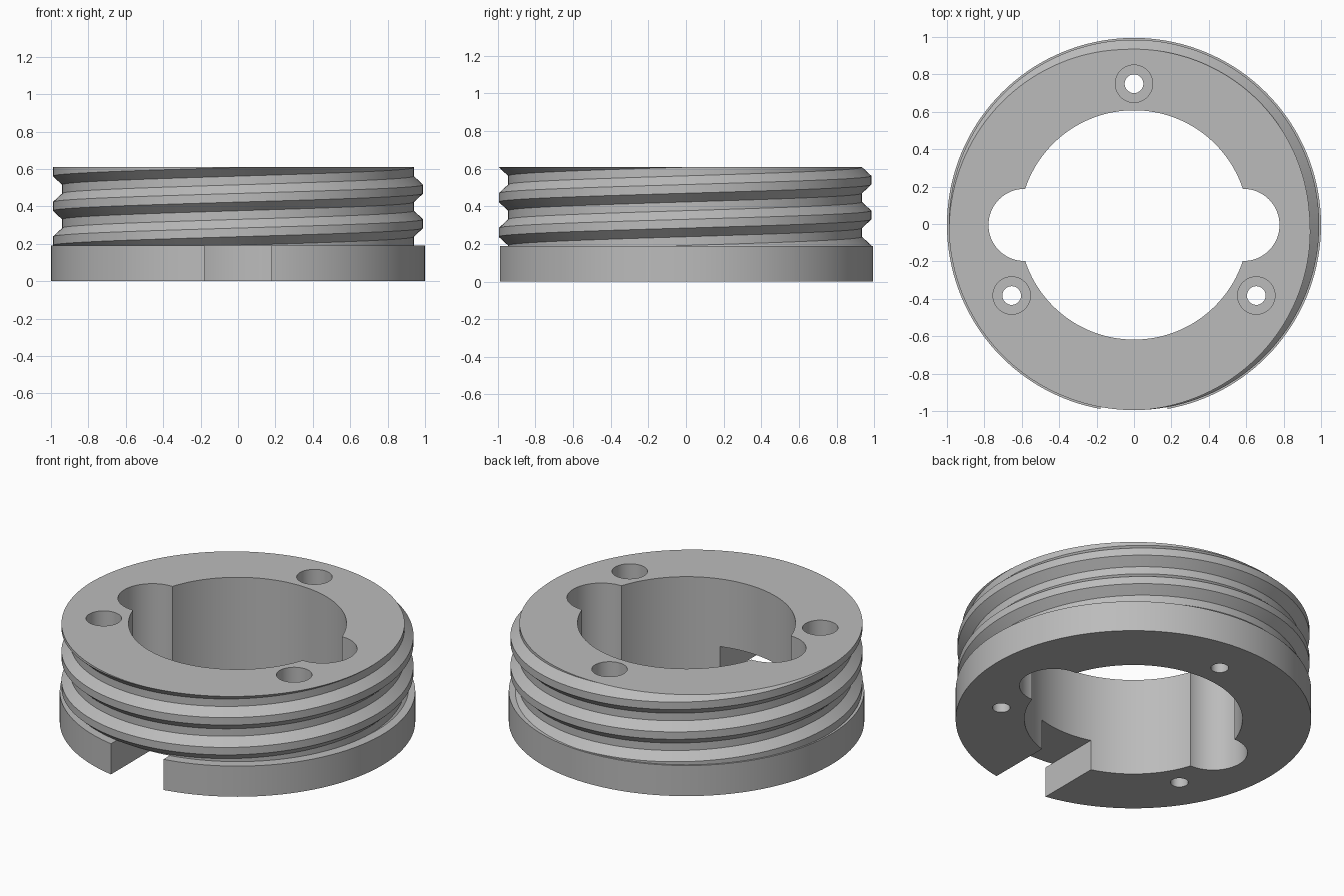
import bpy, bmesh, math
from mathutils import Matrix

if "Cube" in bpy.data.objects:
    bpy.data.objects.remove(bpy.data.objects["Cube"], do_unlink=True)

BASE_TOP, TOP = 0.19, 0.61
PITCH, CREST, ROOT = 0.185, 0.99, 0.94
SEG = 144
Y_SHIFT = -0.005

grey = bpy.data.materials.new("plain_grey")
grey.use_nodes = True
colour = (0.5, 0.5, 0.5, 1)
grey.diffuse_color = colour
grey.node_tree.nodes["Principled BSDF"].inputs["Base Color"].default_value = colour


def to_object(name, bm):
    bmesh.ops.recalc_face_normals(bm, faces=bm.faces)
    mesh = bpy.data.meshes.new(name)
    bm.to_mesh(mesh)
    bm.free()
    obj = bpy.data.objects.new(name, mesh)
    mesh.materials.append(grey)
    bpy.context.collection.objects.link(obj)
    return obj


def cylinder(name, radius, z0, z1, x=0, y=0, seg=SEG):
    bm = bmesh.new()
    bmesh.ops.create_cone(bm, cap_ends=True, segments=seg, radius1=radius, radius2=radius,
                          depth=z1 - z0, matrix=Matrix.Translation((x, y, (z0 + z1) / 2)))
    return to_object(name, bm)


def box(name, x0, x1, y0, y1, z0, z1):
    bm = bmesh.new()
    bmesh.ops.create_cube(bm, size=1)
    bmesh.ops.scale(bm, vec=(x1 - x0, y1 - y0, z1 - z0), verts=bm.verts)
    bmesh.ops.translate(bm, vec=((x0 + x1) / 2, (y0 + y1) / 2, (z0 + z1) / 2), verts=bm.verts)
    return to_object(name, bm)


def combine(target, tool, operation):
    """Apply a boolean and remove the helper."""
    mod = target.modifiers.new("combine", "BOOLEAN")
    mod.object, mod.operation, mod.solver = tool, operation, "EXACT"
    bpy.context.view_layer.objects.active = target
    bpy.ops.object.modifier_apply(modifier=mod.name)
    bpy.data.objects.remove(tool, do_unlink=True)


def threaded_collar():
    """Helical trapezoid thread, trimmed flat at both ends and capped."""
    bm = bmesh.new()
    profile = [(-0.125, CREST), (0.125, CREST), (0.375, ROOT), (0.625, ROOT)]
    rows = [(turn + f, r) for turn in range(-4, 4) for f, r in profile]
    grid = []
    for i in range(SEG):
        a = math.tau * i / SEG
        lift = 0.4 + PITCH * (i / SEG - 0.5)
        grid.append([bm.verts.new((r * math.cos(a), r * math.sin(a), lift + PITCH * t))
                     for t, r in rows])
    for i in range(SEG):
        # the last column meets the first one turn higher
        step = len(profile) if i == SEG - 1 else 0
        here, there = grid[i], grid[(i + 1) % SEG]
        for j in range(len(rows) - 1 - step):
            bm.faces.new((here[j], there[j + step], there[j + step + 1], here[j + 1]))
    for z, n in ((BASE_TOP, -1), (TOP, 1)):
        bmesh.ops.bisect_plane(bm, geom=bm.verts[:] + bm.edges[:] + bm.faces[:], dist=1e-5,
                               plane_co=(0, 0, z), plane_no=(0, 0, n), clear_outer=True)
    bmesh.ops.holes_fill(bm, edges=[e for e in bm.edges if e.is_boundary], sides=0)
    return to_object("threaded_collar", bm)


# Base ring with the front slot, joined to the threaded collar
ring = cylinder("threaded_ring", 1.0, 0, BASE_TOP)
combine(ring, box("slot", -0.18, 0.18, -1.2, -0.3, -0.1, BASE_TOP + 0.1), "DIFFERENCE")
combine(ring, threaded_collar(), "UNION")

# Central bore with a rounded lobe on each side
combine(ring, cylinder("bore", 0.613, -0.1, 0.8), "DIFFERENCE")
for side in (-1, 1):
    combine(ring, cylinder("lobe", 0.193, -0.1, 0.8, x=side * 0.585, seg=64), "DIFFERENCE")

# Three counterbored screw holes
for k in range(3):
    a = math.radians(90 + 120 * k)
    x, y = 0.755 * math.cos(a), 0.755 * math.sin(a)
    combine(ring, cylinder("screw_hole", 0.05, -0.1, 0.8, x, y, 32), "DIFFERENCE")
    combine(ring, cylinder("counterbore", 0.1, 0.25, 0.8, x, y, 48), "DIFFERENCE")

# Centre the part and smooth the curved walls
ring.data.transform(Matrix.Translation((0, Y_SHIFT, 0)))
bpy.ops.object.select_all(action="DESELECT")
ring.select_set(True)
bpy.context.view_layer.objects.active = ring
bpy.ops.object.shade_smooth_by_angle(angle=math.radians(30))
